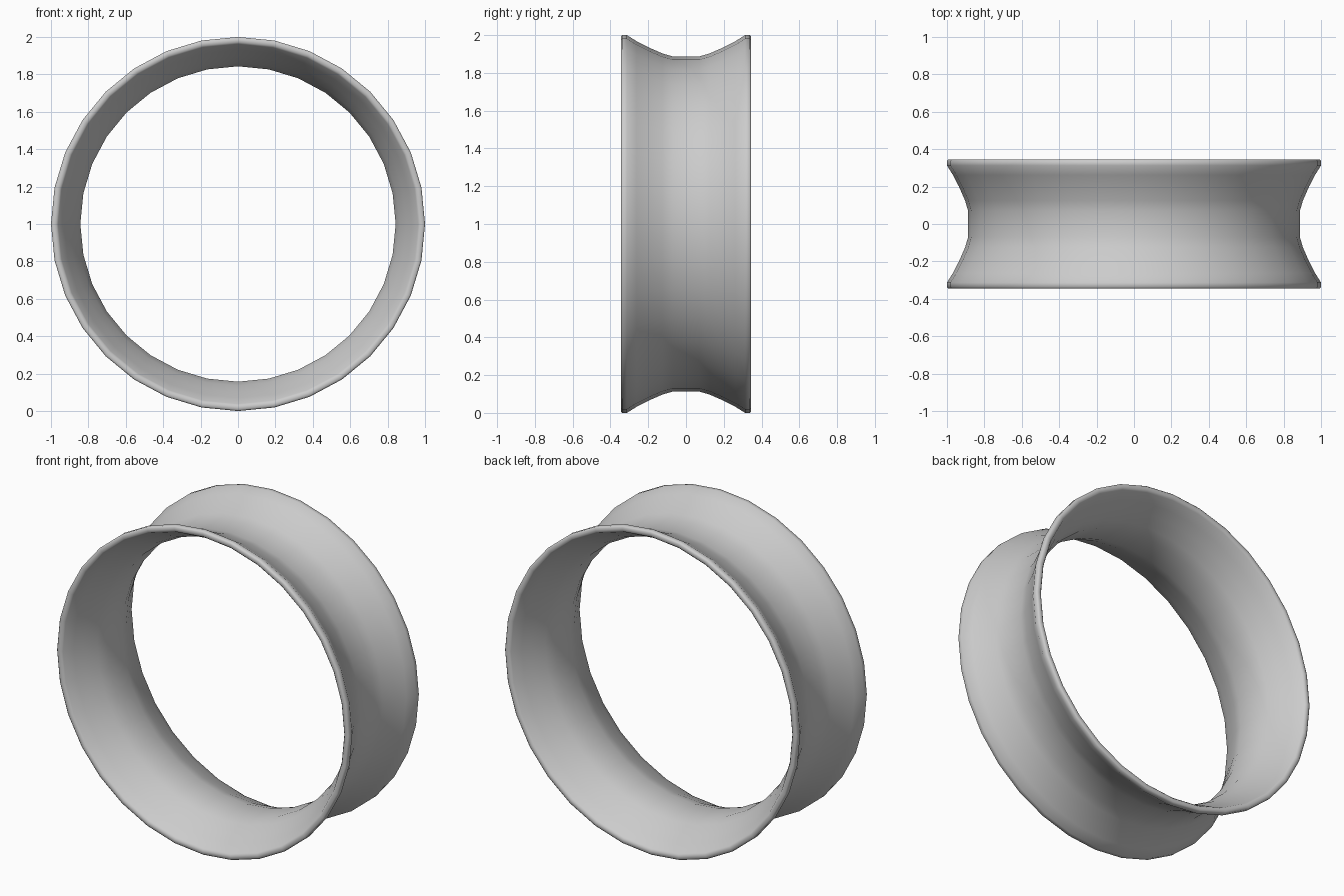
import bpy, bmesh
from math import sin, cos, pi

if "Cube" in bpy.data.objects:
    bpy.data.objects.remove(bpy.data.objects["Cube"])

SIDES = 32

# Half profile (radius, y): outer wall from the waist to the rim, then inner wall back
outer = [(0.887, 0.07), (0.903, 0.125), (0.936, 0.2), (0.968, 0.262), (1.0, 0.313)]
rim = [(1.0, 0.338), (0.992, 0.345), (0.972, 0.345)]
inner = [(0.962, 0.335), (0.93, 0.275), (0.9, 0.217), (0.864, 0.14), (0.843, 0.075)]
half = outer + rim + inner
# Mirror across y = 0 to close the loop
profile = half + [(r, -y) for r, y in reversed(half)]

# Flared ring spun round the y axis
bm = bmesh.new()
rings = []
for i in range(SIDES):
    a = 2 * pi * i / SIDES
    rings.append([bm.verts.new((r * sin(a), y, 1 + r * cos(a))) for r, y in profile])
n = len(profile)
for i in range(SIDES):
    p, q = rings[i], rings[(i + 1) % SIDES]
    for j in range(n):
        k = (j + 1) % n
        bm.faces.new((p[j], p[k], q[k], q[j]))
bmesh.ops.recalc_face_normals(bm, faces=bm.faces)
for f in bm.faces:
    f.smooth = True

mesh = bpy.data.meshes.new("flared_ring")
bm.to_mesh(mesh)
bm.free()
ring = bpy.data.objects.new("flared_ring", mesh)
bpy.context.collection.objects.link(ring)
